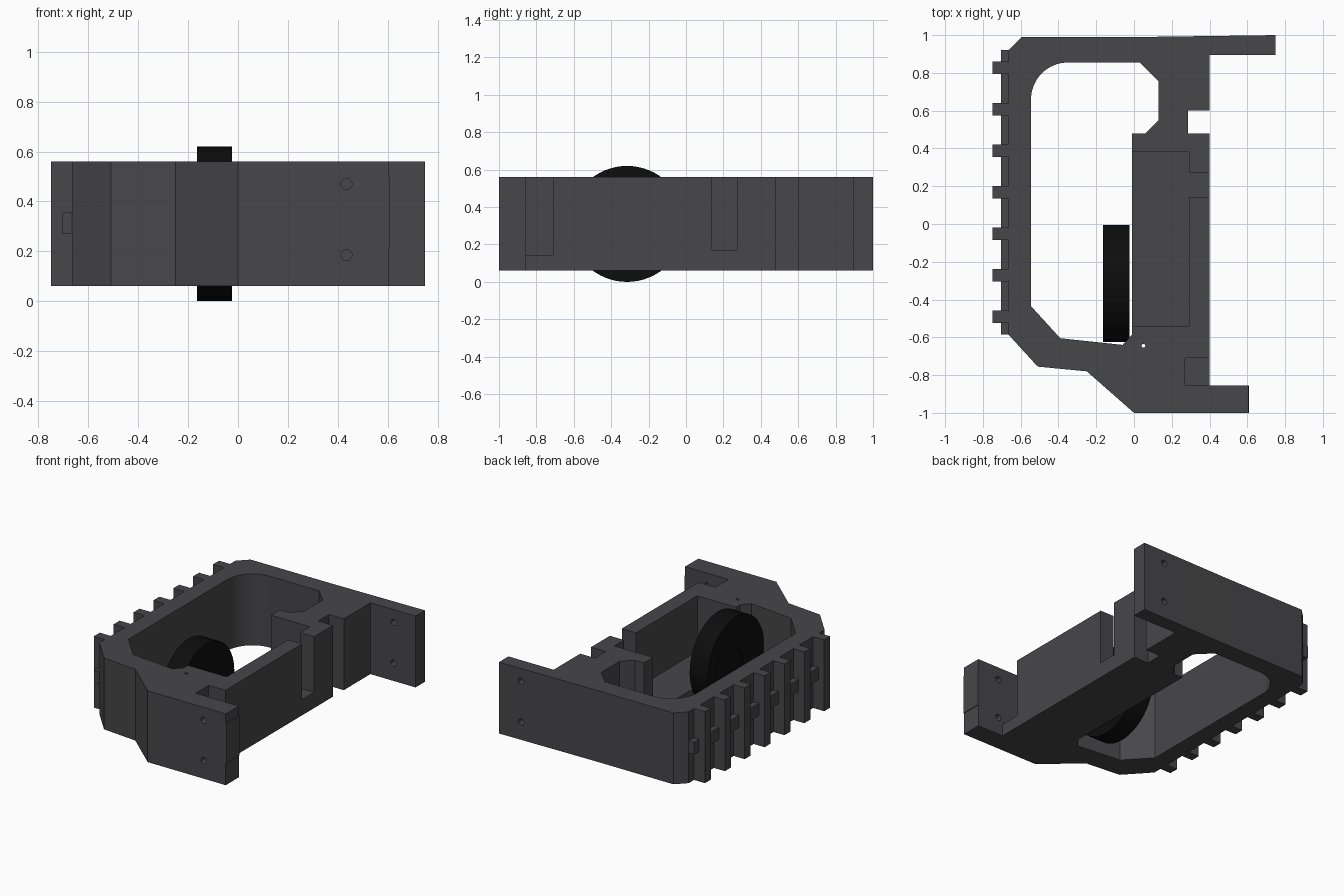
import bpy, bmesh
from math import pi, sin, cos, radians
from mathutils import Matrix

cube = bpy.data.objects.get("Cube")
if cube:
    bpy.data.objects.remove(cube, do_unlink=True)

Z0, Z1 = 0.06, 0.56


def material(name, color):
    mat = bpy.data.materials.new(name)
    mat.use_nodes = True
    mat.diffuse_color = (*color, 1)
    mat.node_tree.nodes["Principled BSDF"].inputs["Base Color"].default_value = (*color, 1)
    return mat


frame_grey = material("dark grey", (0.063, 0.062, 0.067))
wheel_black = material("near black", (0.004, 0.004, 0.004))


def finish(name, bm, mat):
    bmesh.ops.recalc_face_normals(bm, faces=bm.faces)
    mesh = bpy.data.meshes.new(name)
    bm.to_mesh(mesh)
    bm.free()
    obj = bpy.data.objects.new(name, mesh)
    bpy.context.collection.objects.link(obj)
    mesh.materials.append(mat)
    return obj


def prism(name, points, z0, z1, mat=frame_grey):
    bm = bmesh.new()
    face = bm.faces.new([bm.verts.new((x, y, z0)) for x, y in points])
    top = bmesh.ops.extrude_face_region(bm, geom=[face])["geom"]
    bmesh.ops.translate(bm, vec=(0, 0, z1 - z0),
                        verts=[v for v in top if isinstance(v, bmesh.types.BMVert)])
    return finish(name, bm, mat)


def box(name, x0, x1, y0, y1, z0, z1):
    return prism(name, [(x0, y0), (x1, y0), (x1, y1), (x0, y1)], z0, z1)


def rod(name, location, radius, depth, axis=None):
    bm = bmesh.new()
    bmesh.ops.create_cone(bm, cap_ends=True, segments=24, radius1=radius,
                          radius2=radius, depth=depth)
    if axis:
        bmesh.ops.rotate(bm, verts=bm.verts, matrix=Matrix.Rotation(pi / 2, 3, axis))
    bmesh.ops.translate(bm, verts=bm.verts, vec=location)
    return finish(name, bm, frame_grey)


def activate(obj):
    bpy.ops.object.select_all(action="DESELECT")
    obj.select_set(True)
    bpy.context.view_layer.objects.active = obj


def cut(target, cutter):
    cutter.hide_render = True
    mod = target.modifiers.new("cut", "BOOLEAN")
    mod.operation = "DIFFERENCE"
    mod.solver = "EXACT"
    mod.object = cutter
    activate(target)
    bpy.ops.object.modifier_apply(modifier=mod.name)
    bpy.data.objects.remove(cutter, do_unlink=True)


# Main frame with both mounting flanges
outline = [(0.75, 1.0), (0.75, 0.895), (0.4, 0.895), (0.4, 0.6), (0.285, 0.6),
           (0.285, 0.48), (0.4, 0.48), (0.4, -0.855), (0.605, -0.855), (0.605, -1.0),
           (0, -1.0), (-0.25, -0.78), (-0.51, -0.755), (-0.665, -0.585),
           (-0.665, 0.92), (-0.595, 0.99), (0.03, 0.99)]
frame = prism("frame", outline, Z0, Z1)

# Through opening with one rounded corner
arc = [(-0.35 - 0.195 * cos(a), 0.66 + 0.195 * sin(a))
       for a in (radians(90 * i / 16) for i in range(17))]
opening = arc + [(0.03, 0.855), (0.13, 0.755), (0.13, 0.55), (0.06, 0.48), (-0.01, 0.48),
                 (-0.01, -0.585), (-0.06, -0.64), (-0.39, -0.605), (-0.545, -0.435)]
cut(frame, prism("opening_cutter", opening, -0.5, 1))

# Side pocket, wall slot and front notch
cut(frame, box("pocket_cutter", -0.1, 0.29, -0.54, 0.38, 0.17, 1))
cut(frame, box("slot_cutter", 0.2, 0.5, 0.14, 0.272, 0.17, 1))
cut(frame, box("notch_cutter", 0.27, 0.5, -0.855, -0.71, 0.145, 1))

# Screw holes through the flanges, and a pin hole
for z in (0.185, 0.47):
    for x, y in ((0.435, -0.93), (0.58, 0.95)):
        cut(frame, rod("screw_cutter", (x, y, z), 0.022, 0.3, "X"))
cut(frame, rod("pin_cutter", (0.05, -0.645, 0.3), 0.01, 1.5))
activate(frame)
bpy.ops.object.shade_smooth_by_angle(angle=radians(20))

# Raised pad on the front flange end
box("flange_pad", 0.6, 0.61, -1.0, -0.855, 0.215, 0.495)

# Grip rail: a central spine and seven teeth
box("rail_spine", -0.705, -0.66, -0.585, 0.92, 0.27, 0.355)
for i in range(7):
    y = 0.828 - 0.22 * i
    box(f"rail_tooth_{i + 1}", -0.75, -0.66, y - 0.033, y + 0.033, Z0, Z1)

# Wheel, turned from a half section with shallow dished sides
section = [(0, 0.06), (0.08, 0.06), (0.085, 0.064), (0.2, 0.064), (0.21, 0.07), (0.31, 0.07)]
section += [(r, -h) for r, h in reversed(section)]
bm = bmesh.new()
verts = [bm.verts.new((-0.095 + h, 0, r)) for r, h in section]
edges = [bm.edges.new(pair) for pair in zip(verts, verts[1:])]
bmesh.ops.spin(bm, geom=verts + edges, cent=(0, 0, 0), axis=(1, 0, 0),
               angle=2 * pi, steps=64)
bmesh.ops.remove_doubles(bm, verts=bm.verts, dist=0.0005)
bmesh.ops.translate(bm, verts=bm.verts, vec=(0, -0.315, 0.31))
wheel = finish("wheel", bm, wheel_black)
activate(wheel)
bpy.ops.object.shade_smooth_by_angle(angle=radians(30))
